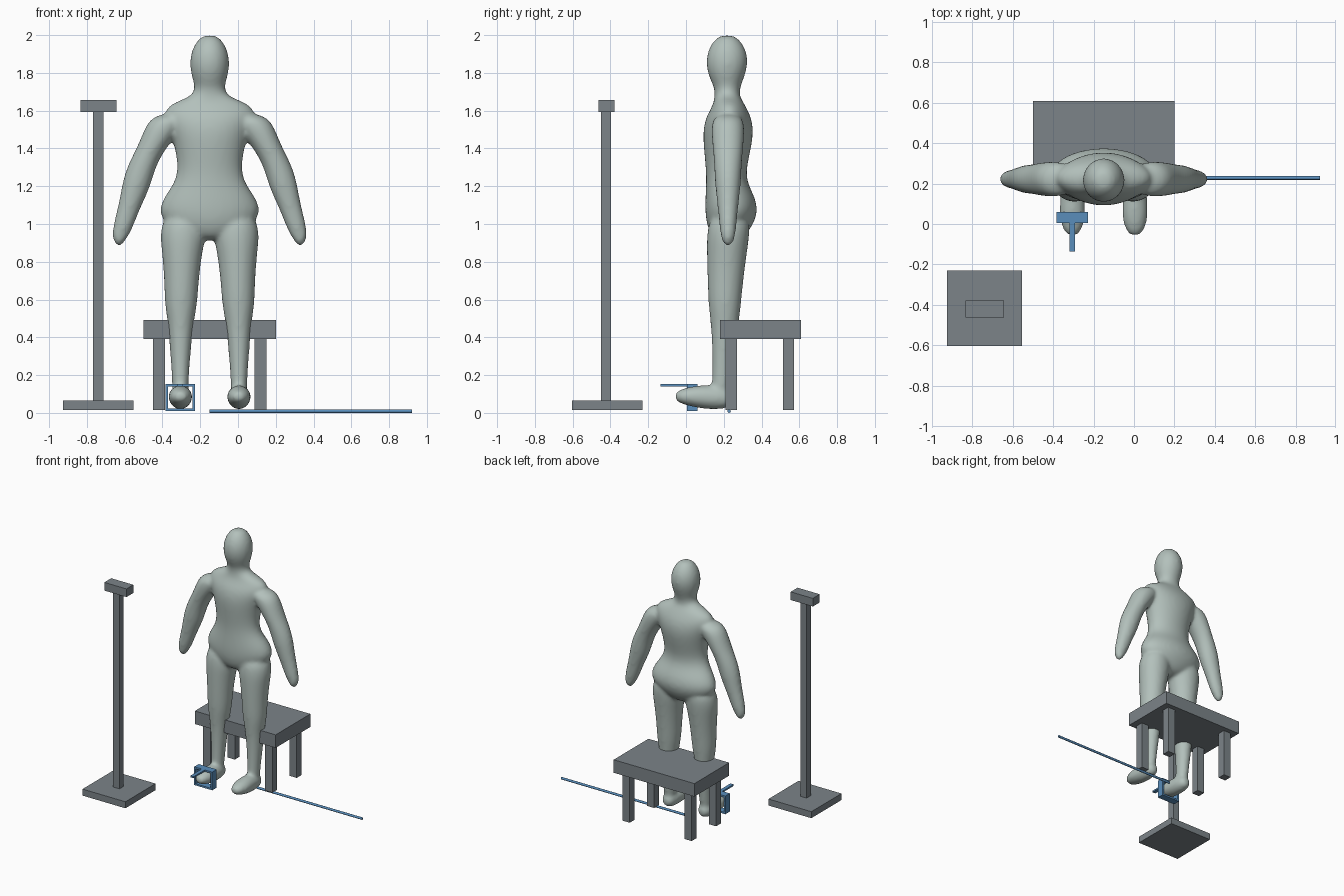
import bpy, bmesh, math
from mathutils import Vector

cube = bpy.data.objects.get("Cube")
if cube:
    bpy.data.objects.remove(cube, do_unlink=True)


def material(name, rgb):
    m = bpy.data.materials.new(name)
    m.use_nodes = True
    m.diffuse_color = (*rgb, 1)
    m.node_tree.nodes["Principled BSDF"].inputs["Base Color"].default_value = (*rgb, 1)
    return m


SKIN = material("pale grey green", (0.45, 0.53, 0.5))
GREY = material("slate grey", (0.2, 0.23, 0.25))
BLUE = material("steel blue", (0.1, 0.27, 0.5))
X, Y, Z = Vector((1, 0, 0)), Vector((0, 1, 0)), Vector((0, 0, 1))


def add_object(name, bm, mat):
    bmesh.ops.recalc_face_normals(bm, faces=bm.faces)
    mesh = bpy.data.meshes.new(name)
    bm.to_mesh(mesh)
    bm.free()
    mesh.materials.append(mat)
    ob = bpy.data.objects.new(name, mesh)
    bpy.context.collection.objects.link(ob)
    return ob


def box(name, xs, ys, zs, mat):
    bm = bmesh.new()
    bmesh.ops.create_cube(bm, size=1)
    for v in bm.verts:
        v.co = [(a + b) / 2 + c * (b - a) for (a, b), c in zip((xs, ys, zs), v.co)]
    return add_object(name, bm, mat)


def loft(bm, sections, u, v, sides=16):
    """Closed skin over ellipses given as (centre, radius along u, radius along v)."""
    rings = []
    for centre, ru, rv in sections:
        angles = [2 * math.pi * i / sides for i in range(sides)]
        rings.append([bm.verts.new(Vector(centre) + u * ru * math.cos(a) + v * rv * math.sin(a))
                      for a in angles])
    for low, high in zip(rings, rings[1:]):
        for i in range(sides):
            j = (i + 1) % sides
            bm.faces.new((low[i], low[j], high[j], high[i]))
    bm.faces.new(rings[0])
    bm.faces.new(rings[-1])


# Body: torso and head (height, half width, front, back)
CX = -0.15
torso = [(0.91, 0.10, 0.15, 0.29), (0.98, 0.22, 0.11, 0.35), (1.06, 0.282, 0.098, 0.385),
         (1.14, 0.25, 0.10, 0.37), (1.21, 0.195, 0.104, 0.33), (1.28, 0.172, 0.104, 0.32),
         (1.37, 0.18, 0.095, 0.34), (1.48, 0.21, 0.085, 0.362), (1.56, 0.245, 0.10, 0.35),
         (1.61, 0.24, 0.13, 0.325), (1.645, 0.19, 0.145, 0.305), (1.675, 0.10, 0.15, 0.285),
         (1.72, 0.076, 0.15, 0.287), (1.78, 0.098, 0.118, 0.312), (1.85, 0.109, 0.102, 0.332),
         (1.92, 0.098, 0.113, 0.322), (1.975, 0.066, 0.147, 0.287), (2.0, 0.03, 0.185, 0.25)]
# Leg (height, offset from middle, half width, front, back)
leg = [(1.06, 0.14, 0.10, 0.13, 0.34), (0.95, 0.14, 0.128, 0.107, 0.34),
       (0.85, 0.146, 0.108, 0.108, 0.325), (0.7, 0.149, 0.093, 0.112, 0.305),
       (0.57, 0.152, 0.088, 0.117, 0.293), (0.47, 0.153, 0.068, 0.13, 0.28),
       (0.33, 0.155, 0.057, 0.138, 0.265), (0.18, 0.155, 0.044, 0.138, 0.243),
       (0.07, 0.155, 0.045, 0.13, 0.235)]
# Foot (depth, half width, bottom, top)
foot = [(0.25, 0.035, 0.04, 0.11), (0.2, 0.057, 0.016, 0.14), (0.1, 0.064, 0.018, 0.15),
        (0.03, 0.066, 0.032, 0.142), (-0.03, 0.048, 0.048, 0.126), (-0.06, 0.022, 0.068, 0.106)]
# Arm (offset from middle, height, half width, half depth)
arm = [(0.17, 1.57, 0.05, 0.07), (0.235, 1.53, 0.088, 0.09), (0.28, 1.46, 0.078, 0.088),
       (0.325, 1.375, 0.068, 0.08), (0.36, 1.3, 0.073, 0.074), (0.39, 1.21, 0.077, 0.07),
       (0.423, 1.105, 0.06, 0.057), (0.458, 0.992, 0.054, 0.046), (0.483, 0.925, 0.04, 0.038),
       (0.488, 0.885, 0.018, 0.02)]

bm = bmesh.new()
loft(bm, [((CX, (f + b) / 2, z), w, (b - f) / 2) for z, w, f, b in torso], X, Y)
for s in (-1, 1):
    loft(bm, [((CX + s * o, (f + b) / 2, z), w, (b - f) / 2) for z, o, w, f, b in leg], X, Y)
    loft(bm, [((CX + s * 0.155, y, (l + h) / 2), w, (h - l) / 2) for y, w, l, h in foot], X, Z)
    across = Vector((s * 0.9, 0, 0.42)).normalized()
    loft(bm, [((CX + s * o, 0.222, z), w, d) for o, z, w, d in arm], across, Y)
body = add_object("body", bm, SKIN)
body.modifiers.new("round", "SUBSURF").levels = 2
body.modifiers["round"].render_levels = 2
blend = body.modifiers.new("blend", "REMESH")
blend.mode = "VOXEL"
blend.voxel_size = 0.012
blend.use_smooth_shade = True
soften = body.modifiers.new("soften", "SMOOTH")
soften.factor = 0.5
soften.iterations = 10

# Bench
FLOOR = 0.014
box("bench_seat", (-0.5, 0.2), (0.18, 0.61), (0.39, 0.492), GREY)
for side, x in (("right", -0.45), ("left", 0.087)):
    for end, y in (("front", 0.21), ("back", 0.513)):
        box(f"bench_leg_{end}_{side}", (x, x + 0.063), (y, y + 0.06), (FLOOR, 0.39), GREY)

# Sensor stand
box("stand_base", (-0.926, -0.554), (-0.603, -0.23), (FLOOR, 0.065), GREY)
box("stand_pole", (-0.767, -0.713), (-0.45, -0.397), (0.065, 1.592), GREY)
box("stand_head", (-0.835, -0.643), (-0.463, -0.378), (1.592, 1.656), GREY)

# Foot clip: square frame with a forward tab
depth = (0.005, 0.06)
for side, x in (("right", -0.383), ("left", -0.24)):
    box(f"clip_side_{side}", (x, x + 0.013), depth, (0.01, 0.153), BLUE)
for end, z in (("bottom", 0.01), ("top", 0.14)):
    box(f"clip_bar_{end}", (-0.383, -0.227), depth, (z, z + 0.013), BLUE)
box("clip_tab", (-0.319, -0.291), (-0.135, 0.005), (0.141, 0.153), BLUE)

# Floor rod
bm = bmesh.new()
bmesh.ops.create_cone(bm, cap_ends=True, segments=16, radius1=0.009, radius2=0.009, depth=1.07)
for v in bm.verts:
    v.co = (v.co.z + 0.385, v.co.y + 0.228, v.co.x + 0.009)
for f in bm.faces:
    f.smooth = len(f.verts) == 4
add_object("floor_rod", bm, BLUE)
